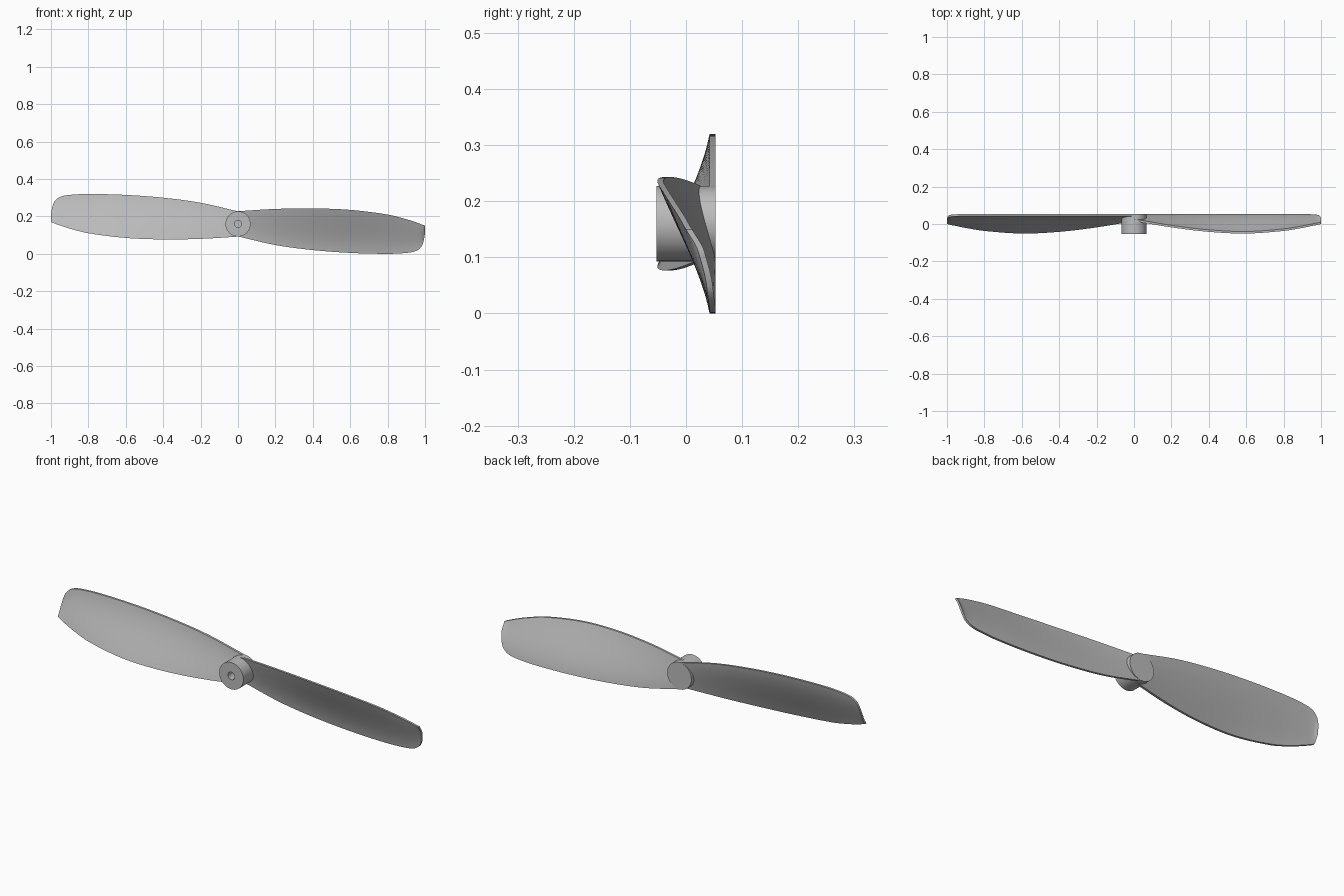
import bpy, bmesh, math
from mathutils import Matrix

if "Cube" in bpy.data.objects:
    bpy.data.objects.remove(bpy.data.objects["Cube"])

CENTRE_Z = 0.16
HALF_DEPTH = 0.053
THICK = 0.011

grey = bpy.data.materials.new("plain grey")
grey.use_nodes = True
grey.diffuse_color = (0.5, 0.5, 0.5, 1)
grey.node_tree.nodes["Principled BSDF"].inputs["Base Color"].default_value = (0.5, 0.5, 0.5, 1)


def finish(name, bm, angle):
    bmesh.ops.recalc_face_normals(bm, faces=bm.faces)
    mesh = bpy.data.meshes.new(name)
    bm.to_mesh(mesh)
    bm.free()
    mesh.materials.append(grey)
    obj = bpy.data.objects.new(name, mesh)
    bpy.context.collection.objects.link(obj)
    bpy.ops.object.select_all(action="DESELECT")
    obj.select_set(True)
    bpy.context.view_layer.objects.active = obj
    bpy.ops.object.shade_smooth_by_angle(angle=math.radians(angle))
    return obj


# Blade stations: span, leading z, trailing z, leading y, trailing y
STATIONS = [
    (0.00, 0.228, 0.093, 0.015, 0.042),
    (0.20, 0.240, 0.047, -0.018, 0.042),
    (0.40, 0.243, 0.020, -0.042, 0.042),
    (0.60, 0.235, 0.005, -0.051, 0.042),
    (0.80, 0.210, 0.000, -0.037, 0.042),
    (0.90, 0.185, 0.005, -0.021, 0.042),
    (0.95, 0.169, 0.015, -0.011, 0.041),
    (0.98, 0.158, 0.038, -0.005, 0.038),
    (0.993, 0.153, 0.070, -0.002, 0.033),
    (1.00, 0.150, 0.110, 0.000, 0.022),
]


def spline(rows, steps):
    """Catmull-Rom through the rows."""
    out = []
    for i in range(len(rows) - 1):
        quad = [rows[max(i - 1, 0)], rows[i], rows[i + 1], rows[min(i + 2, len(rows) - 1)]]
        gap = rows[i + 1][0] - rows[i][0]
        for s in range(steps):
            t = s / steps
            row = [rows[i][0] + gap * t]
            for a, b, c, d in list(zip(*quad))[1:]:
                x0, x1, x2, x3 = (q[0] for q in quad)
                m1 = (c - a) / (x2 - x0) * gap
                m2 = (d - b) / (x3 - x1) * gap
                row.append((2*t**3 - 3*t*t + 1) * b + (t**3 - 2*t*t + t) * m1
                           + (3*t*t - 2*t**3) * c + (t**3 - t*t) * m2)
            out.append(row)
    return out + [rows[-1]]


def blade(name, turn):
    bm = bmesh.new()
    chord = 12
    rings = []
    for x, z_top, z_low, y_lead, y_trail in spline(STATIONS, 5):
        front, back = [], []
        for k in range(chord + 1):
            t = k / chord
            camber = 0.25 * (y_trail - y_lead) * t * t * (1 - t)
            y = y_lead + (y_trail - y_lead) * t + 2 * camber
            z = z_top + (z_low - z_top) * t - CENTRE_Z
            front.append(bm.verts.new((x, y, z)))
            back.append(bm.verts.new((x, min(y + THICK, HALF_DEPTH), z)))
        rings.append(front + back[::-1])
    for a, b in zip(rings, rings[1:]):
        for k in range(len(a)):
            j = (k + 1) % len(a)
            bm.faces.new((a[k], a[j], b[j], b[k]))
    # End caps as strips so that the curved section stays clean
    for ring in (rings[0], rings[-1]):
        for k in range(chord):
            bm.faces.new((ring[k], ring[k + 1], ring[-2 - k], ring[-1 - k]))
    bm.transform(Matrix.Translation((0, 0, CENTRE_Z)) @ Matrix.Rotation(turn, 4, "Y"))
    return finish(name, bm, 35)


blade("left_blade", 0)
blade("right_blade", math.pi)

# Hub: a turned cylinder with a blind shaft hole in the front
profile = [(0, -0.01), (0.019, -0.01), (0.019, -HALF_DEPTH),
           (0.067, -HALF_DEPTH), (0.067, HALF_DEPTH), (0, HALF_DEPTH)]
bm = bmesh.new()
points = [bm.verts.new((r, y, 0)) for r, y in profile]
edges = [bm.edges.new(pair) for pair in zip(points, points[1:])]
bmesh.ops.spin(bm, geom=points + edges, cent=(0, 0, 0), axis=(0, 1, 0),
               angle=2 * math.pi, steps=64)
bmesh.ops.remove_doubles(bm, verts=bm.verts, dist=0.0001)
bm.transform(Matrix.Translation((0, 0, CENTRE_Z)))
finish("hub", bm, 30)
